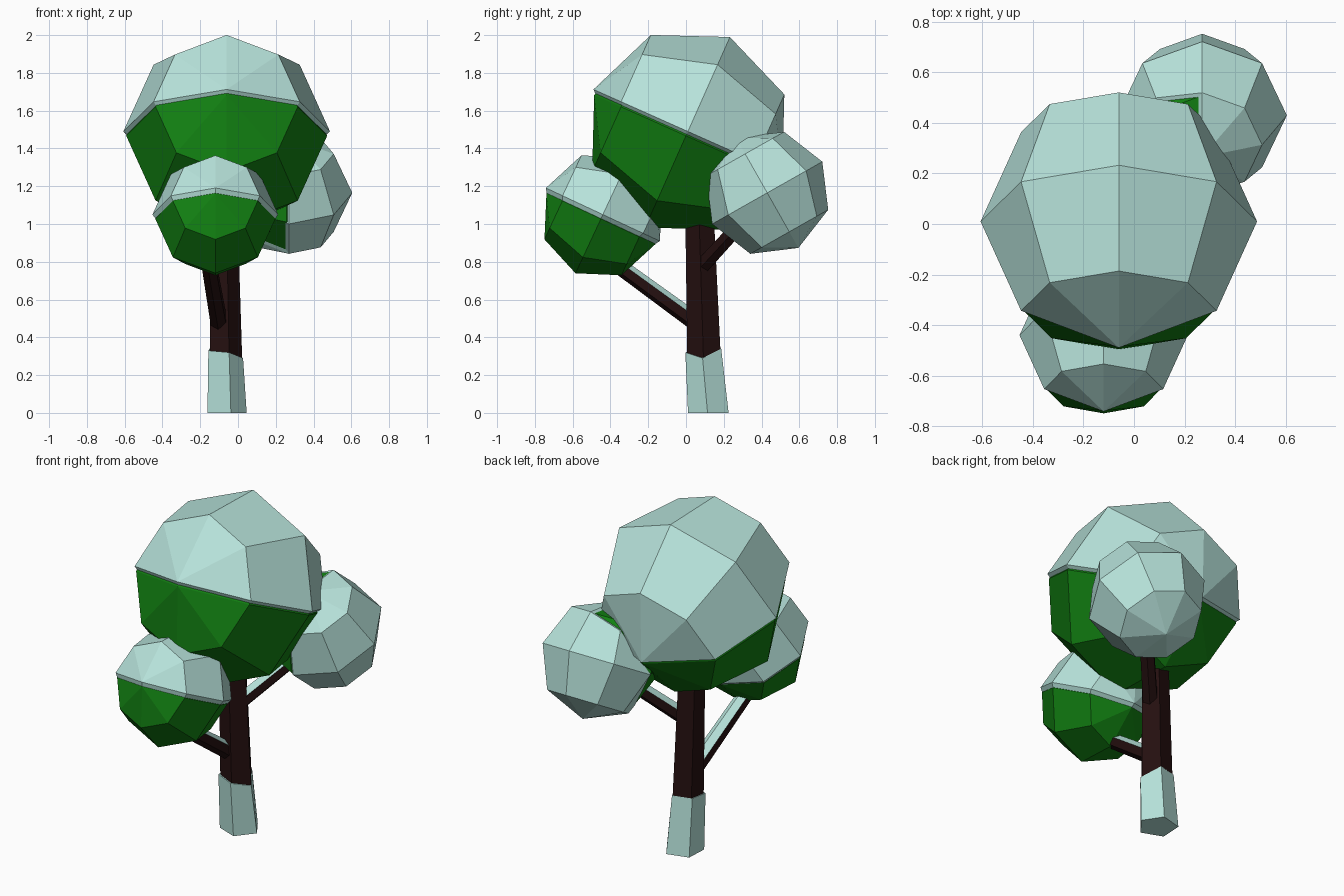
import bpy, bmesh
from math import radians, cos, sin, pi
from mathutils import Vector, Matrix

cube = bpy.data.objects.get("Cube")
if cube:
    bpy.data.objects.remove(cube)


def material(name, rgb):
    m = bpy.data.materials.new(name)
    m.use_nodes = True
    m.diffuse_color = (*rgb, 1)
    bsdf = next(n for n in m.node_tree.nodes if n.type == 'BSDF_PRINCIPLED')
    bsdf.inputs["Base Color"].default_value = (*rgb, 1)
    return m


SNOW = material("snow", (0.47, 0.76, 0.70))
LEAF = material("leaf green", (0.006, 0.22, 0.006))
BARK = material("dark bark", (0.018, 0.005, 0.005))


def finish(bm, name, *mats):
    bmesh.ops.recalc_face_normals(bm, faces=bm.faces[:])
    me = bpy.data.meshes.new(name)
    bm.to_mesh(me)
    bm.free()
    for m in mats:
        me.materials.append(m)
    ob = bpy.data.objects.new(name, me)
    bpy.context.collection.objects.link(ob)
    return ob


def side_dir(deg):
    """Unit direction in the side plane, measured from the back upwards."""
    return Vector((0, cos(radians(deg)), sin(radians(deg))))


def sphere(radius, pole):
    bm = bmesh.new()
    bmesh.ops.create_uvsphere(bm, u_segments=8, v_segments=4, radius=radius,
                              matrix=Matrix.Rotation(radians(pole - 90), 4, 'X'))
    return bm


def foliage(name, centre, radius, pole, snow_dirs):
    """Leaf ball with half-shells of snow that have a thin turned-in lip."""
    centre = Vector(centre)
    shift = sum(snow_dirs, Vector()) / len(snow_dirs) * -0.025
    bm = sphere(radius - 0.015, pole)
    bmesh.ops.translate(bm, verts=bm.verts[:], vec=centre + shift)
    finish(bm, name + "_leaves", LEAF)
    for i, n in enumerate(snow_dirs):
        bm = sphere(radius, pole)
        bmesh.ops.bisect_plane(bm, geom=bm.verts[:] + bm.edges[:] + bm.faces[:],
                               dist=1e-4, plane_co=(0, 0, 0), plane_no=n,
                               clear_inner=True)
        rim = [e for e in bm.edges if e.is_boundary]
        lip = bmesh.ops.extrude_edge_only(bm, edges=rim)["geom"]
        for v in lip:
            if isinstance(v, bmesh.types.BMVert):
                v.co = v.co * 0.95 - n * 0.025
        bmesh.ops.translate(bm, verts=bm.verts[:], vec=centre)
        finish(bm, f"{name}_snow_{i + 1}", SNOW)


def prism(rings, sides=5, start=-75):
    """Tapered prism through (centre, radius, vertex height offsets) rings."""
    bm = bmesh.new()
    loops = []
    for c, r, lift in rings:
        loop = []
        for k in range(sides):
            a = radians(start) + 2 * pi * k / sides
            loop.append(bm.verts.new((c[0] + r * cos(a), c[1] + r * sin(a), c[2] + lift[k])))
        loops.append(loop)
    for lo, hi in zip(loops, loops[1:]):
        for k in range(sides):
            j = (k + 1) % sides
            bm.faces.new((lo[k], lo[j], hi[j], hi[k]))
    bm.faces.new(loops[0][::-1])
    bm.faces.new(loops[-1])
    return bm


def branch(name, a, b, r1, r2):
    """Bark cone with snow on its upward faces."""
    a, b = Vector(a), Vector(b)
    axis = b - a
    rot = axis.to_track_quat('Z', 'Y').to_matrix().to_4x4()
    bm = bmesh.new()
    bmesh.ops.create_cone(bm, cap_ends=True, segments=6, radius1=r1, radius2=r2,
                          depth=axis.length,
                          matrix=Matrix.Translation((a + b) / 2) @ rot)
    bm.normal_update()
    for f in bm.faces:
        f.material_index = 1 if f.normal.z > 0.25 else 0
    finish(bm, name, BARK, SNOW)


# Crown and the two side clumps
foliage("crown", (-0.06, 0.01, 1.49), 0.547, 156, [side_dir(66)])
foliage("front_clump", (-0.12, -0.44, 1.05), 0.333, 155, [side_dir(65)])
foliage("back_clump", (0.27, 0.43, 1.165), 0.335, 119.5,
        [Vector((1, 0, 0)), side_dir(-15.5)])

# Trunk and its snow-covered foot
flat = [0] * 5
finish(prism([((-0.07, 0.1, 0.2), 0.095, flat),
              ((-0.085, 0.065, 1.3), 0.075, flat)]), "trunk", BARK)
finish(prism([((-0.067, 0.12, 0), 0.113, flat),
              ((-0.073, 0.093, 0.32), 0.1, [0, -0.03, 0.02, 0.02, 0.01])]),
       "trunk_snow", SNOW)

# Branches
branch("front_branch", (-0.1, 0.06, 0.475), (-0.16, -0.42, 0.825), 0.048, 0.042)
branch("back_branch", (-0.07, 0.06, 0.75), (0.26, 0.4, 1.12), 0.046, 0.04)
